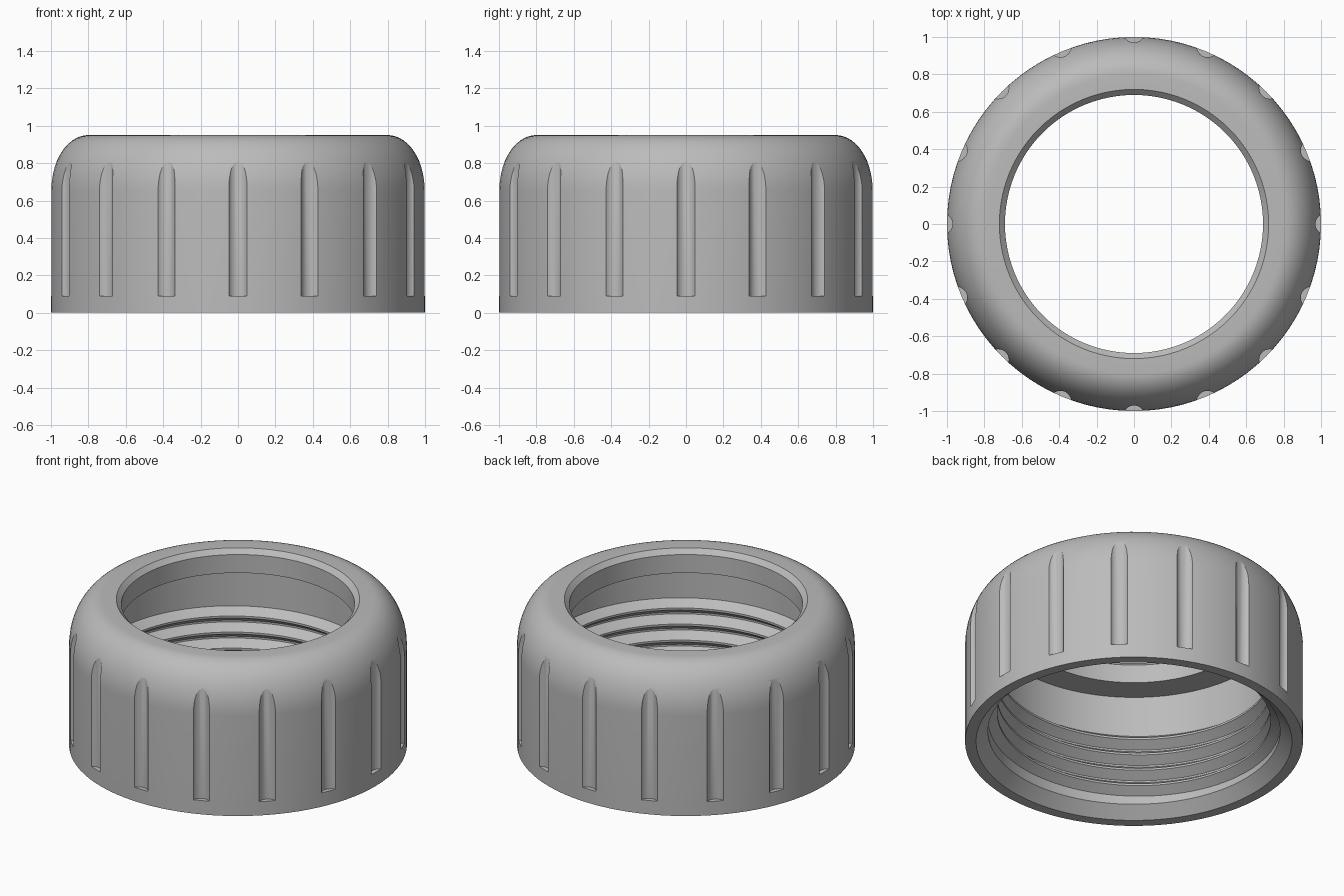
import bpy, bmesh
from math import sin, cos, pi, radians

if "Cube" in bpy.data.objects:
    bpy.data.objects.remove(bpy.data.objects["Cube"])

SEGMENTS = 96
FLUTES = 16
WALL = 0.865      # inner wall radius
PITCH = 0.105     # thread pitch

grey = bpy.data.materials.new("plain grey")
grey.use_nodes = True
grey.diffuse_color = (0.5, 0.5, 0.5, 1)
grey.node_tree.nodes["Principled BSDF"].inputs["Base Color"].default_value = grey.diffuse_color


def make_object(name, bm):
    bmesh.ops.recalc_face_normals(bm, faces=bm.faces)
    mesh = bpy.data.meshes.new(name)
    bm.to_mesh(mesh)
    bm.free()
    mesh.materials.append(grey)
    obj = bpy.data.objects.new(name, mesh)
    bpy.context.collection.objects.link(obj)
    return obj


def activate(obj):
    bpy.ops.object.select_all(action='DESELECT')
    obj.select_set(True)
    bpy.context.view_layer.objects.active = obj


def bridge(bm, a, b):
    """Join two closed loops of vertices with quads."""
    for i in range(len(a)):
        j = (i + 1) % len(a)
        bm.faces.new((a[i], a[j], b[j], b[i]))


def section(bm, profile, angle, rise=0):
    return [bm.verts.new((r * cos(angle), r * sin(angle), z + rise)) for r, z in profile]


# Ring body: closed cross-section turned around z
shoulder = [(0.8 + 0.2 * cos(a), 0.65 + 0.3 * sin(a))
            for a in (pi / 2 * i / 14 for i in range(15))]
profile = [(0.935, 0), (1, 0)] + shoulder + [
    (0.72, 0.95), (0.69, 0.92), (0.69, 0.8), (WALL, 0.8), (WALL, 0.07)]
bm = bmesh.new()
loops = [section(bm, profile, 2 * pi * i / SEGMENTS) for i in range(SEGMENTS)]
for i in range(SEGMENTS):
    bridge(bm, loops[i - 1], loops[i])
body = make_object("ring_body", bm)

# Grip flutes: upright rods cut out of the outer wall
bm = bmesh.new()
for k in range(FLUTES):
    a = 2 * pi * k / FLUTES
    cx, cy = 1.027 * cos(a), 1.027 * sin(a)
    rings = [[bm.verts.new((cx + 0.057 * cos(a + t), cy + 0.057 * sin(a + t), z))
              for t in (2 * pi * i / 32 for i in range(32))] for z in (0.09, 1.1)]
    bridge(bm, *rings)
    for ring in rings:
        bm.faces.new(ring)
cutter = make_object("flute_cutter", bm)
cutter.hide_render = True
cut = body.modifiers.new("flutes", 'BOOLEAN')
cut.operation = 'DIFFERENCE'
cut.solver = 'EXACT'
cut.object = cutter
activate(body)
bpy.ops.object.modifier_apply(modifier=cut.name)
bpy.data.objects.remove(cutter)

# Internal screw thread: trapezoid swept up a helix, fading into the wall at both ends
TURNS = 4.2
steps = int(TURNS * SEGMENTS)
bm = bmesh.new()
loops = []
for i in range(steps + 1):
    fade = min(1, min(i, steps - i) / 10)
    crest = WALL + 0.004 - 0.06 * fade
    tooth = [(WALL + 0.008, -PITCH / 2), (crest, -PITCH / 16),
             (crest, PITCH / 16), (WALL + 0.008, PITCH / 2)]
    loops.append(section(bm, tooth, 2 * pi * i / SEGMENTS, 0.105 + PITCH * i / SEGMENTS))
for a, b in zip(loops, loops[1:]):
    bridge(bm, a, b)
bm.faces.new(loops[0])
bm.faces.new(loops[-1])
bmesh.ops.remove_doubles(bm, verts=bm.verts, dist=0.0005)
thread = make_object("screw_thread", bm)

for obj in (body, thread):
    activate(obj)
    bpy.ops.object.shade_smooth_by_angle(angle=radians(25))
